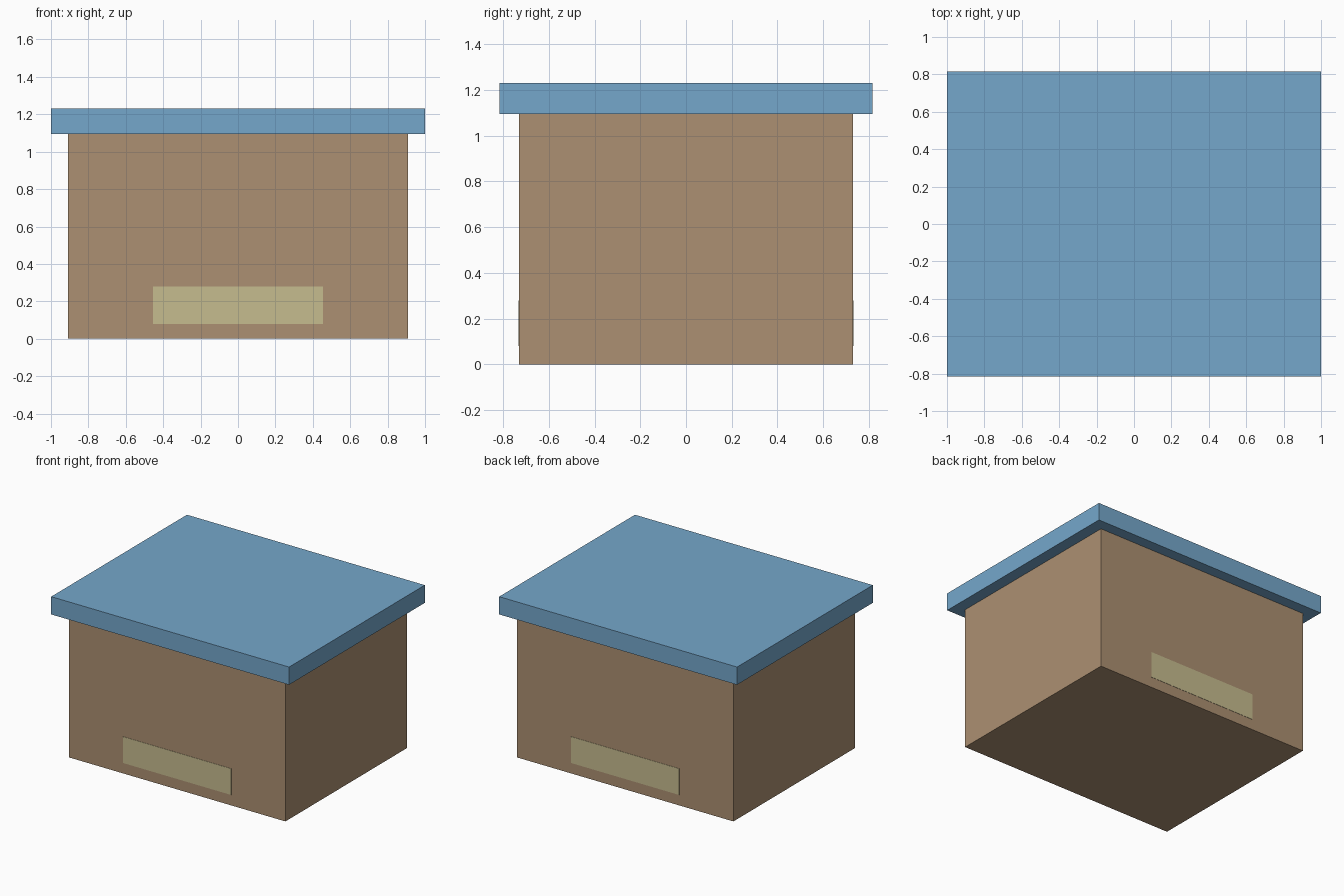
import bpy

cube = bpy.data.objects.get("Cube")
if cube:
    bpy.data.objects.remove(cube, do_unlink=True)


def material(name, colour):
    mat = bpy.data.materials.new(name)
    mat.use_nodes = True
    mat.diffuse_color = (*colour, 1)
    bsdf = next(n for n in mat.node_tree.nodes if n.type == 'BSDF_PRINCIPLED')
    bsdf.inputs["Base Color"].default_value = (*colour, 1)
    return mat


def box(name, size, centre, mat):
    bpy.ops.mesh.primitive_cube_add(size=1, location=centre)
    obj = bpy.context.object
    obj.name = name
    obj.scale = size
    bpy.ops.object.transform_apply(location=False, rotation=False, scale=True)
    obj.data.materials.append(mat)
    return obj


cardboard = material("cardboard brown", (0.413, 0.279, 0.168))
lid_blue = material("lid blue", (0.178, 0.386, 0.597))
label_tan = material("pale olive", (0.565, 0.503, 0.275))

body_width, body_depth, body_height = 1.82, 1.46, 1.095
lid_height = 0.135

# Body and overhanging lid
box("body", (body_width, body_depth, body_height),
    (0, 0, body_height / 2), cardboard)
box("lid", (2, 1.63, lid_height),
    (0, 0, body_height + lid_height / 2), lid_blue)

# Flush panels low on the front and back
for name, side in (("front_panel", -1), ("back_panel", 1)):
    box(name, (body_width / 2, 0.004, 0.2),
        (0, side * body_depth / 2, 0.18), label_tan)
